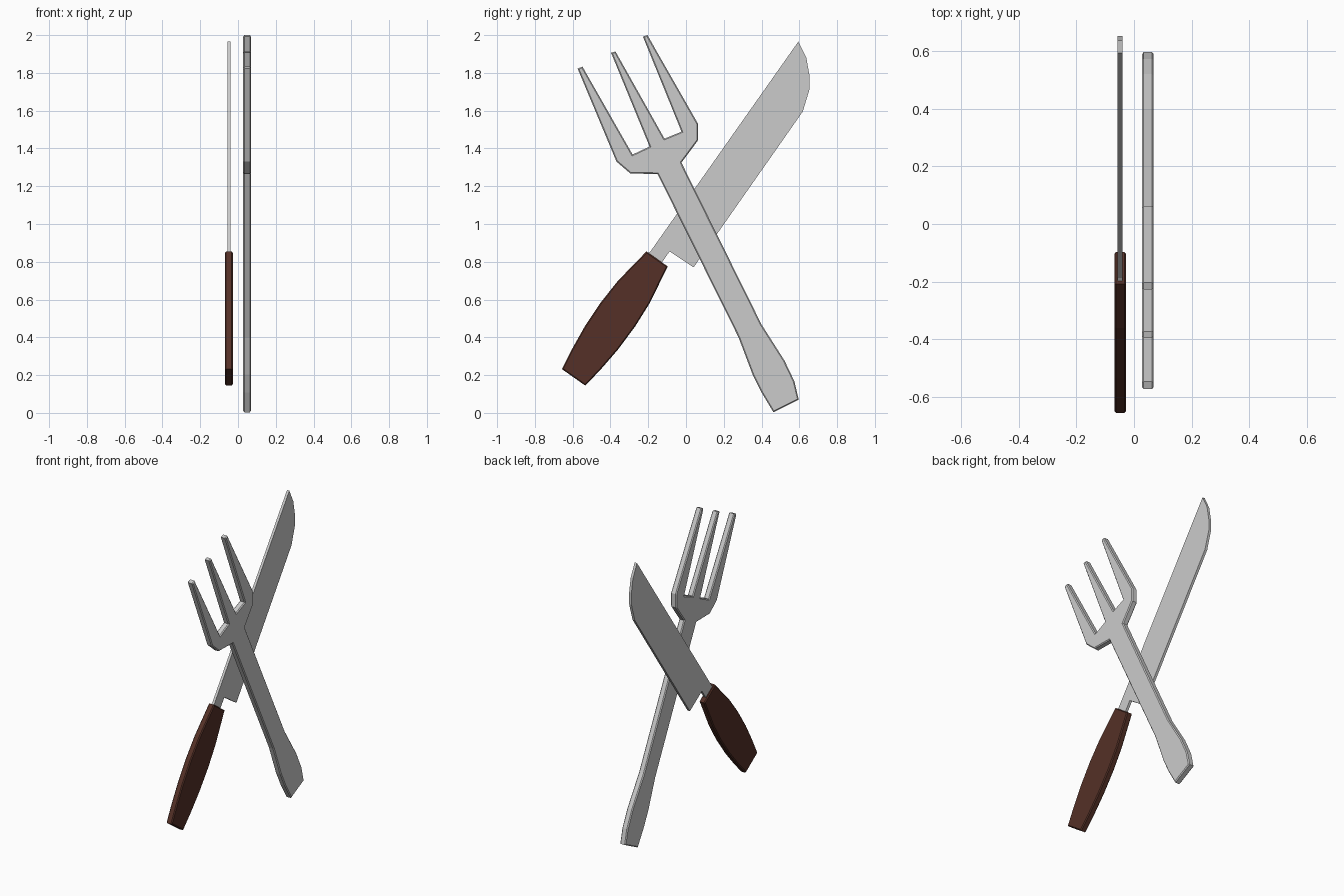
import bpy, bmesh
from mathutils import Vector

cube = bpy.data.objects.get("Cube")
if cube:
    bpy.data.objects.remove(cube, do_unlink=True)


def material(name, color):
    mat = bpy.data.materials.new(name)
    mat.use_nodes = True
    mat.diffuse_color = (*color, 1)
    mat.node_tree.nodes["Principled BSDF"].inputs["Base Color"].default_value = (*color, 1)
    return mat


def plate(name, outline, x, thickness, bevel, mat):
    """Extrude a (y, z) outline along x, centred on x, with chamfered rims."""
    bm = bmesh.new()
    face = bm.faces.new([bm.verts.new((x - thickness / 2, y, z)) for y, z in outline])
    ext = bmesh.ops.extrude_face_region(bm, geom=[face])
    moved = [v for v in ext["geom"] if isinstance(v, bmesh.types.BMVert)]
    bmesh.ops.translate(bm, verts=moved, vec=(thickness, 0, 0))
    # the extruded face leaves the first cap in place or removes it: close either way
    holes = [e for e in bm.edges if e.is_boundary]
    if holes:
        bmesh.ops.holes_fill(bm, edges=holes, sides=0)
    bmesh.ops.recalc_face_normals(bm, faces=bm.faces)
    if bevel:
        rims = [e for e in bm.edges if abs(e.verts[0].co.x - e.verts[1].co.x) < thickness / 2]
        bmesh.ops.bevel(bm, geom=rims, offset=bevel, segments=1, affect='EDGES')
    mesh = bpy.data.meshes.new(name)
    bm.to_mesh(mesh)
    bm.free()
    mesh.materials.append(mat)
    obj = bpy.data.objects.new(name, mesh)
    bpy.context.collection.objects.link(obj)
    return obj


steel = material("steel", (0.6, 0.6, 0.6))
wood = material("dark brown wood", (0.09, 0.03, 0.02))

# Fork: three tines, neck and flared handle in one outline
fork = [(-.574, 1.823), (-.368, 1.33), (-.294, 1.267), (-.151, 1.265),
        (.278, .4), (.352, .204), (.4, .108), (.463, .003),
        (.597, .07), (.574, .167), (.521, .278), (.4, .468),
        (-.024, 1.325), (.063, 1.442), (.063, 1.532), (-.204, 2), (-.228, 1.992),
        (-.024, 1.489), (-.114, 1.452), (-.373, 1.913), (-.397, 1.907),
        (-.193, 1.41), (-.283, 1.368), (-.548, 1.833)]
plate("fork", fork, .048, .041, .006, steel)

# Knife blade with its tang reaching into the handle
blade = [(.595, 1.966), (.637, 1.88), (.653, 1.79), (.653, 1.71), (.618, 1.595),
         (.04, .77), (-.087, .855), (-.16, .75), (-.26, .8), (-.188, .855)]
plate("knife_blade", blade, -.048, .017, 0, steel)

# Knife handle: half widths along its axis, mirrored to both sides
base, end = Vector((-.595, .188)), Vector((-.153, .815))
axis = end - base
side = Vector((axis.y, -axis.x)).normalized()
widths = [(0, .076), (.15, .093), (.33, .107), (.53, .111), (.72, .103), (1, .069)]
right = [base + axis * t + side * w for t, w in widths]
left = [base + axis * t - side * w for t, w in reversed(widths)]
plate("knife_handle", right + left, -.048, .041, .006, wood)
